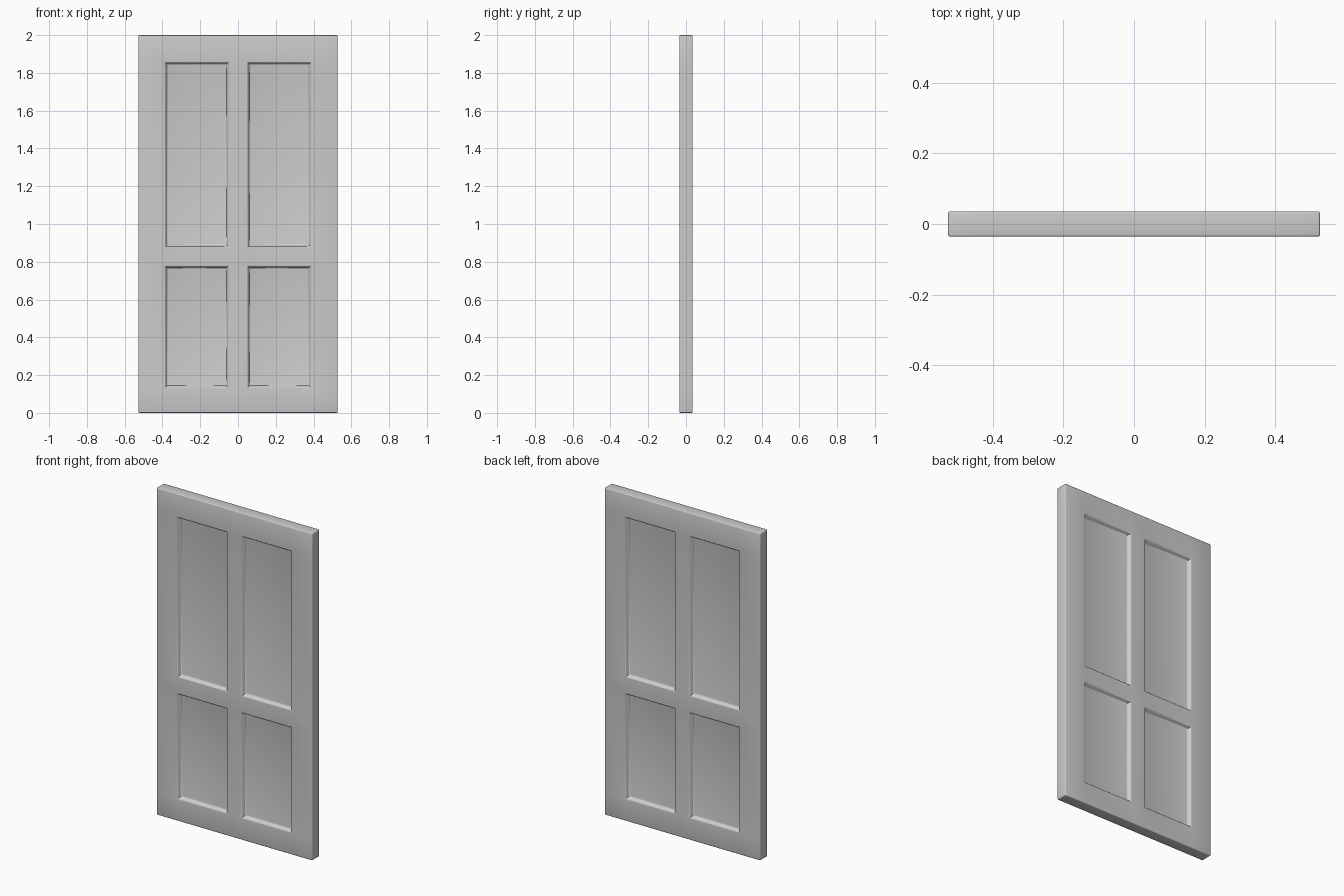
import bpy, bmesh
from mathutils import Matrix

if "Cube" in bpy.data.objects:
    bpy.data.objects.remove(bpy.data.objects["Cube"])

W, T, H = 1.054, 0.071, 2.0
X0, X1 = 0.046, 0.390                    # panel sides, mirrored in x
ROWS = [(0.130, 0.782), (0.876, 1.861)]  # panel bottoms and tops

# Door slab with softened outer edges
bm = bmesh.new()
bmesh.ops.create_cube(bm, size=1, matrix=Matrix.Translation((0, 0, H / 2)) @ Matrix.Diagonal((W, T, H, 1)))
bmesh.ops.bevel(bm, geom=bm.edges[:], offset=0.005, segments=3, profile=0.5, affect='EDGES')

# Cut the stile and rail layout
cuts = [((x, 0, 0), (1, 0, 0)) for x in (-X1, -X0, X0, X1)]
cuts += [((0, 0, z), (0, 0, 1)) for row in ROWS for z in row]
for co, no in cuts:
    bmesh.ops.bisect_plane(bm, geom=bm.verts[:] + bm.edges[:] + bm.faces[:], plane_co=co, plane_no=no)


# Recessed panels on front and back, with a soft moulded slope
def is_panel(f):
    c = f.calc_center_median()
    return abs(f.normal.y) > 0.99 and X0 < abs(c.x) < X1 and any(a < c.z < b for a, b in ROWS)


bm.normal_update()
panels = [f for f in bm.faces if is_panel(f)]
for width, depth in [(0.005, 0.001), (0.004, 0.003), (0.010, 0.014), (0.004, 0.003), (0.005, 0.001)]:
    bmesh.ops.inset_individual(bm, faces=panels, thickness=width, depth=-depth)
    bm.normal_update()

mesh = bpy.data.meshes.new("door")
bm.to_mesh(mesh)
bm.free()
door = bpy.data.objects.new("door", mesh)
bpy.context.collection.objects.link(door)
bpy.context.view_layer.objects.active = door
door.select_set(True)
bpy.ops.object.shade_smooth_by_angle(angle=0.7)
